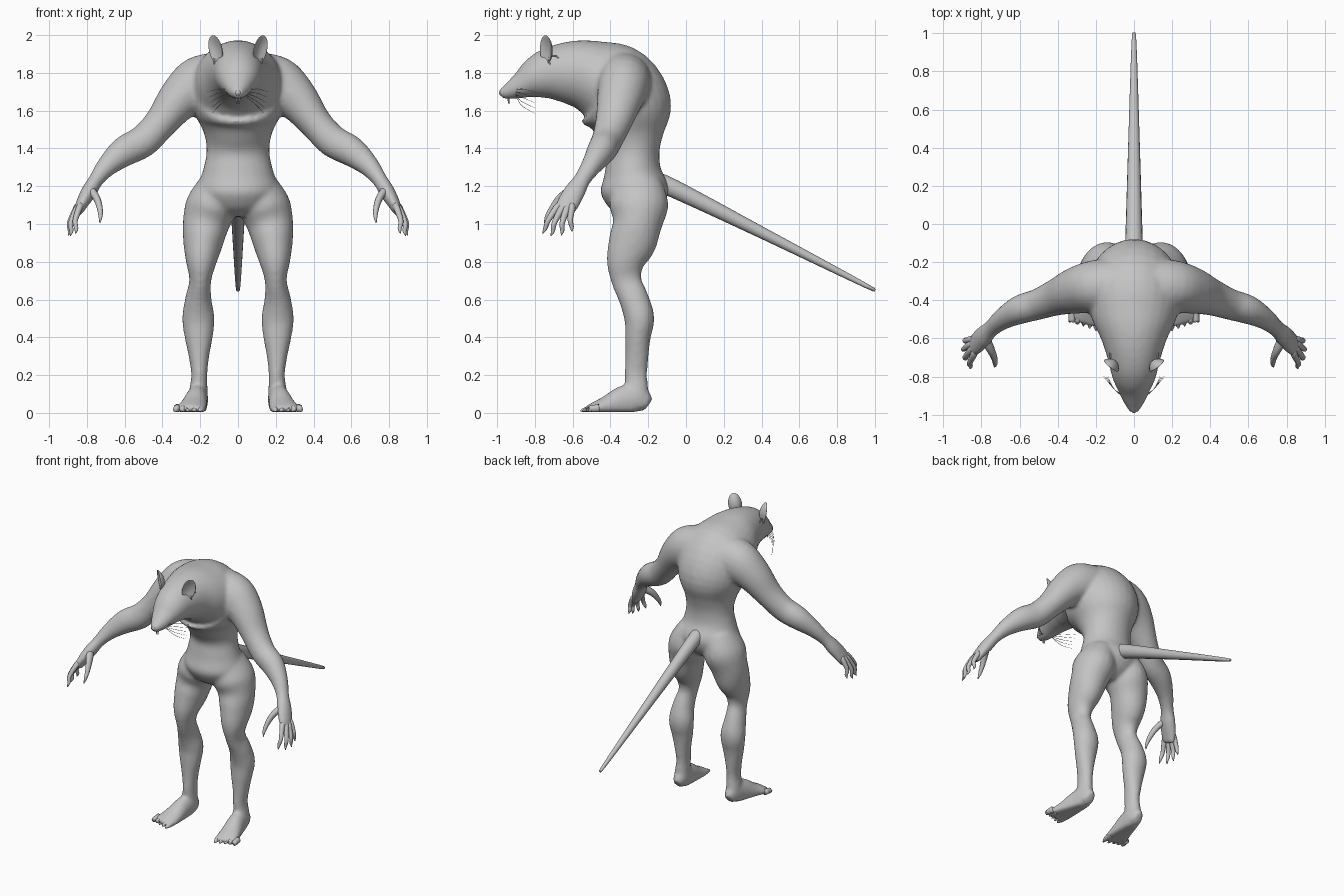
import bpy
import bmesh
import math
from mathutils import Vector, Matrix

cube = bpy.data.objects.get("Cube")
if cube:
    bpy.data.objects.remove(cube, do_unlink=True)

# Single flat colour
GREY = (0.55, 0.55, 0.55, 1.0)
grey = bpy.data.materials.new("plain grey")
grey.use_nodes = True
grey.diffuse_color = GREY
grey.node_tree.nodes["Principled BSDF"].inputs["Base Color"].default_value = GREY
grey.node_tree.nodes["Principled BSDF"].inputs["Roughness"].default_value = 0.7

X, Y, Z = Vector((1, 0, 0)), Vector((0, 1, 0)), Vector((0, 0, 1))


def spline(stations, steps):
    """Catmull-Rom interpolation of (x, y, z, half width, half depth) stations."""
    result = []
    last = len(stations) - 1
    for i in range(last):
        quad = [stations[min(max(k, 0), last)] for k in (i - 1, i, i + 1, i + 2)]
        for s in range(steps):
            t = s / steps
            result.append([
                0.5 * (2 * b + (c - a) * t + (2 * a - 5 * b + 4 * c - d) * t ** 2
                       + (3 * b - a - 3 * c + d) * t ** 3)
                for a, b, c, d in zip(*quad)])
    result.append(list(stations[last]))
    return result


def loft(bm, stations, side_axis, sides=20, steps=4, mirror=1):
    """Skin elliptical rings set square to the path."""
    points = spline(stations, steps)
    centres = [Vector((p[0] * mirror, p[1], p[2])) for p in points]
    rings = []
    for i, p in enumerate(points):
        tangent = centres[min(i + 1, len(points) - 1)] - centres[max(i - 1, 0)]
        tangent.normalize()
        side = (side_axis - tangent * side_axis.dot(tangent)).normalized()
        up = tangent.cross(side)
        ring = []
        for k in range(sides):
            a = math.tau * k / sides
            co = centres[i] + side * (p[3] * math.cos(a)) + up * (p[4] * math.sin(a))
            co.z = max(co.z, 0.004)
            ring.append(bm.verts.new(co))
        rings.append(ring)
    for low, high in zip(rings, rings[1:]):
        for k in range(sides):
            n = (k + 1) % sides
            bm.faces.new((low[k], low[n], high[n], high[k]))
    bm.faces.new(rings[0][::-1])
    bm.faces.new(rings[-1])


def make_object(name, bm):
    bmesh.ops.recalc_face_normals(bm, faces=bm.faces)
    mesh = bpy.data.meshes.new(name)
    bm.to_mesh(mesh)
    bm.free()
    mesh.materials.append(grey)
    mesh.shade_smooth()
    obj = bpy.data.objects.new(name, mesh)
    bpy.context.collection.objects.link(obj)
    return obj


def mirrored(obj):
    obj.modifiers.new("both sides", "MIRROR").use_axis[0] = True
    return obj


# Hunched torso running on into neck and head: y, z, half width, half depth
torso = [
    (-.27, 1.04, .07, .07), (-.27, 1.09, .17, .14), (-.272, 1.18, .215, .182),
    (-.28, 1.28, .187, .15), (-.28, 1.38, .167, .14), (-.29, 1.48, .18, .18),
    (-.31, 1.6, .235, .24), (-.38, 1.72, .25, .24), (-.5, 1.78, .22, .195),
    (-.61, 1.8, .17, .17), (-.72, 1.795, .135, .14), (-.8, 1.77, .115, .11),
    (-.87, 1.735, .085, .072), (-.94, 1.702, .052, .044), (-.985, 1.69, .024, .024)]

# Limbs: x, y, z, half width, half depth
arm = [
    (.1, -.33, 1.76, .15, .15), (.21, -.33, 1.735, .14, .15),
    (.31, -.35, 1.66, .122, .117), (.41, -.385, 1.535, .097, .088),
    (.5, -.42, 1.44, .082, .086), (.6, -.45, 1.385, .076, .081),
    (.69, -.5, 1.31, .056, .058), (.75, -.55, 1.235, .046, .041),
    (.79, -.59, 1.17, .058, .042), (.83, -.63, 1.1, .06, .032),
    (.85, -.65, 1.055, .05, .022)]
leg = [
    (.1, -.26, 1.22, .1, .13), (.14, -.25, 1.1, .135, .157),
    (.17, -.258, 1, .124, .13), (.185, -.285, .9, .106, .127),
    (.195, -.32, .8, .082, .102), (.2, -.315, .7, .058, .08),
    (.21, -.275, .6, .071, .079), (.21, -.247, .5, .086, .08),
    (.208, -.255, .4, .075, .068), (.207, -.26, .3, .055, .062),
    (.205, -.265, .2, .043, .06), (.21, -.26, .1, .051, .062),
    (.21, -.26, .03, .05, .06)]
foot = [
    (.21, -.2, .04, .032, .04), (.21, -.25, .07, .052, .075),
    (.22, -.33, .06, .06, .085), (.235, -.42, .035, .073, .056),
    (.25, -.49, .02, .083, .035), (.26, -.525, .015, .075, .02)]

# Body: overlapping volumes fused into one soft skin
bm = bmesh.new()
loft(bm, [(0, *s) for s in torso], X, sides=28)
for side in (1, -1):
    loft(bm, arm, Y, mirror=side)
    loft(bm, leg, X, mirror=side)
    loft(bm, foot, X, mirror=side)
body = make_object("body", bm)
skin = body.modifiers.new("fuse", "REMESH")
skin.mode = "VOXEL"
skin.voxel_size = 0.012
skin.use_smooth_shade = True
soften = body.modifiers.new("soften", "SMOOTH")
soften.factor = 0.5
soften.iterations = 10

# Tail
bm = bmesh.new()
loft(bm, [(0, -.17, 1.225, .05, .052), (0, -.06, 1.185, .045, .048),
          (0, .4, .955, .031, .031), (0, .95, .675, .013, .013),
          (0, .985, .657, .004, .004)], X, sides=16)
make_object("tail", bm)

# Clawed fingers: knuckle to tip
fingers = [
    ((.84, -.685, 1.085), (.86, -.76, .95)), ((.858, -.665, 1.07), (.888, -.715, .937)),
    ((.862, -.635, 1.07), (.898, -.66, .94)), ((.855, -.605, 1.085), (.89, -.605, .96))]
bm = bmesh.new()
for base, tip in fingers:
    base, tip = Vector(base), Vector(tip)
    bend = base.lerp(tip, 0.5) + Vector((.012, -.008, 0))
    start = base.lerp(Vector((.81, -.61, 1.14)), 0.3)
    loft(bm, [(*start, .018, .018), (*base, .019, .018), (*bend, .014, .014),
              (*base.lerp(tip, .8), .011, .011), (*tip, .002, .002)], Y, sides=10)
loft(bm, [(.785, -.595, 1.185, .028, .025), (.75, -.66, 1.14, .025, .02),
          (.732, -.705, 1.085, .018, .016), (.728, -.735, 1.04, .012, .011),
          (.732, -.75, 1.005, .002, .002)], Y, sides=10)
mirrored(make_object("fingers", bm))

# Toes fan out from the ball of the foot
bm = bmesh.new()
for i in range(5):
    x = .19 + .033 * i
    reach = -.56 + .012 * i
    loft(bm, [(x, -.46, .025, .02, .022), (x + .004, -.51, .02, .018, .018),
              (x + .008, reach + .02, .015, .014, .012),
              (x + .01, reach, .01, .003, .003)], X, sides=10)
mirrored(make_object("toes", bm))

# Ears: flattened spheres bent into shallow dishes
bm = bmesh.new()
bmesh.ops.create_uvsphere(bm, u_segments=24, v_segments=16, radius=1)
for v in bm.verts:
    rim = v.co.x ** 2 + v.co.z ** 2
    v.co = Vector((.046 * v.co.x, .012 * v.co.y - .022 * rim + .012, .078 * v.co.z))
turn = Matrix.Rotation(math.radians(12), 4, "Y") @ Matrix.Rotation(math.radians(42), 4, "Z")
bmesh.ops.transform(bm, matrix=Matrix.Translation((.113, -.735, 1.924)) @ turn, verts=bm.verts)
mirrored(make_object("ears", bm))

# Ear rings
bpy.ops.mesh.primitive_torus_add(major_segments=24, minor_segments=8,
                                 major_radius=.027, minor_radius=.004)
ring = bpy.context.object
ring.name = "ear_rings"
ring.data.transform(Matrix.Translation((.125, -.7, 1.865)) @ Matrix.Rotation(math.pi / 2, 4, "Y"))
ring.location = (0, 0, 0)
ring.data.materials.append(grey)
ring.data.shade_smooth()
mirrored(ring)

# Eyes and nose
bm = bmesh.new()
bmesh.ops.create_uvsphere(bm, u_segments=12, v_segments=8, radius=.013,
                          matrix=Matrix.Translation((.057, -.865, 1.778)))
mirrored(make_object("eyes", bm))
bm = bmesh.new()
bmesh.ops.create_uvsphere(bm, u_segments=14, v_segments=10, radius=.016,
                          matrix=Matrix.Translation((0, -.975, 1.695)))
make_object("nose", bm)

# Front teeth
bm = bmesh.new()
loft(bm, [(.007, -.935, 1.68, .006, .006), (.007, -.94, 1.66, .005, .005),
          (.005, -.938, 1.635, .002, .002)], X, sides=8)
mirrored(make_object("teeth", bm))

# Whiskers sweep back from the muzzle
bm = bmesh.new()
for i in range(5):
    drop = .022 * i
    loft(bm, [(.035, -.925 + .006 * i, 1.705 - .006 * i, .0016, .0016),
              (.1, -.87, 1.715 - drop, .0014, .0014),
              (.16 - .006 * i, -.8, 1.70 - 1.3 * drop, .0006, .0006)], Z, sides=5)
mirrored(make_object("whiskers", bm))
